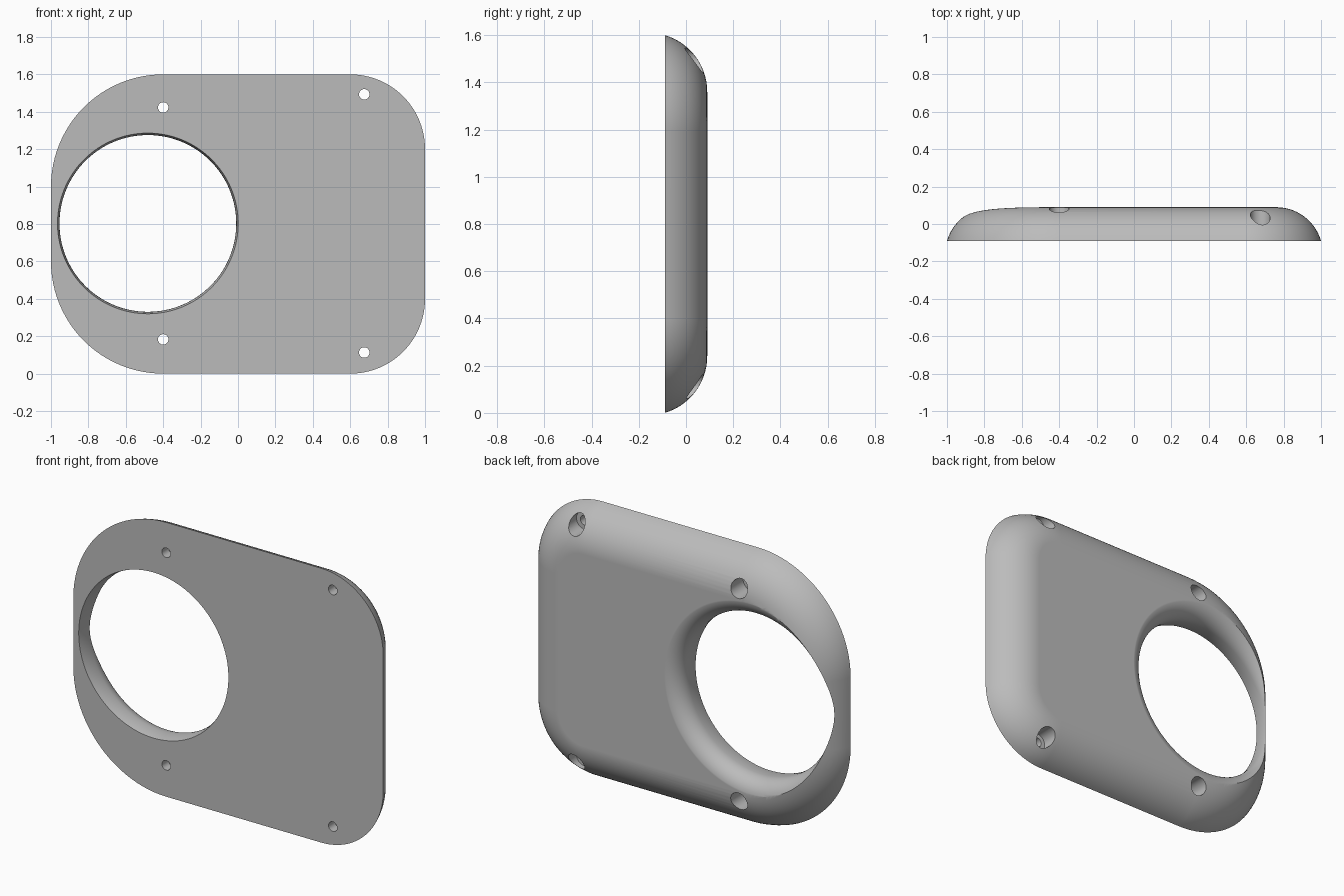
import bpy, bmesh
from math import sin, cos, pi, radians, sqrt

cube = bpy.data.objects.get("Cube")
if cube:
    bpy.data.objects.remove(cube, do_unlink=True)

FRONT, BACK, MID_Z = -0.09, 0.09, 0.8

grey = bpy.data.materials.new("light_grey")
grey.diffuse_color = (0.5, 0.5, 0.5, 1)
grey.use_nodes = True
grey.node_tree.nodes["Principled BSDF"].inputs["Base Color"].default_value = (0.5, 0.5, 0.5, 1)


def loft(name, rings):
    """Closed solid skinned through rings of equal point count."""
    bm = bmesh.new()
    loops = [[bm.verts.new(p) for p in ring] for ring in rings]
    n = len(loops[0])
    for a, b in zip(loops, loops[1:]):
        for i in range(n):
            j = (i + 1) % n
            bm.faces.new((a[i], a[j], b[j], b[i]))
    bm.faces.new(loops[0])
    bm.faces.new(loops[-1])
    bmesh.ops.recalc_face_normals(bm, faces=bm.faces)
    mesh = bpy.data.meshes.new(name)
    bm.to_mesh(mesh)
    bm.free()
    mesh.materials.append(grey)
    ob = bpy.data.objects.new(name, mesh)
    bpy.context.collection.objects.link(ob)
    return ob


def lathe(name, x, z, profile, sides):
    """Solid of revolution around a y-parallel axis; profile is (radius, y)."""
    return loft(name, [[(x + r * cos(2 * pi * i / sides), y, z + r * sin(2 * pi * i / sides))
                        for i in range(sides)] for r, y in profile])


def outline(inset, y, steps=24):
    """Plate outline with larger corner radii on the -x side."""
    pts = []
    for sx, sz, radius, start in ((1, 1, 0.4, 0), (-1, 1, 0.6, 90),
                                  (-1, -1, 0.6, 180), (1, -1, 0.4, 270)):
        cx, cz = sx * (1 - radius), MID_Z + sz * (0.8 - radius)
        for i in range(steps + 1):
            a = radians(start + 90 * i / steps)
            pts.append((cx + (radius - inset) * cos(a), y, cz + (radius - inset) * sin(a)))
    return pts


# Plate body: flat front, back edge rounded over by a circular arc
R, INSET, STEPS = 0.25, 0.24, 14
a0 = math_start = pi / 2 - 1.287
rings = []
for k in range(STEPS + 1):
    a = a0 + (pi / 2 - a0) * k / STEPS
    rings.append(outline(INSET - R * cos(a), BACK - R + R * sin(a)))
plate = loft("cover_plate", rings)

# Large opening: slight flare at the front, wide round-over at the back
THROAT, FLARE, WAIST_Y = 0.4725, 0.1, -0.009
profile = []
for k in range(7):
    t = 1.3 * (1 - k / 6)
    profile.append((THROAT + 0.0105 * t * t, WAIST_Y - 0.081 * t))
for k in range(1, 13):
    a = radians(85 * k / 12)
    profile.append((THROAT + FLARE * (1 - cos(a)), WAIST_Y + FLARE * sin(a)))
profile.append((profile[-1][0], 0.2))
cutters = [lathe("opening_cutter", -0.482, 0.803, profile, 128)]

# Four counterbored screw holes
for x, dz in ((-0.4, 0.62), (0.675, 0.69)):
    for side in (1, -1):
        cutters.append(lathe("screw_hole_cutter", x, MID_Z + 0.003 + side * dz,
                             [(0.028, -0.2), (0.028, -0.03), (0.053, -0.03), (0.053, 0.2)], 32))

bpy.context.view_layer.objects.active = plate
plate.select_set(True)
for cutter in cutters:
    mod = plate.modifiers.new("cut", 'BOOLEAN')
    mod.operation = 'DIFFERENCE'
    mod.solver = 'EXACT'
    mod.object = cutter
    bpy.ops.object.modifier_apply(modifier=mod.name)
    bpy.data.objects.remove(cutter, do_unlink=True)

# Smooth curves with crisp rims
bpy.ops.object.shade_smooth_by_angle(angle=radians(30))
normals = plate.modifiers.new("face_weighted_normals", 'WEIGHTED_NORMAL')
normals.keep_sharp = True
